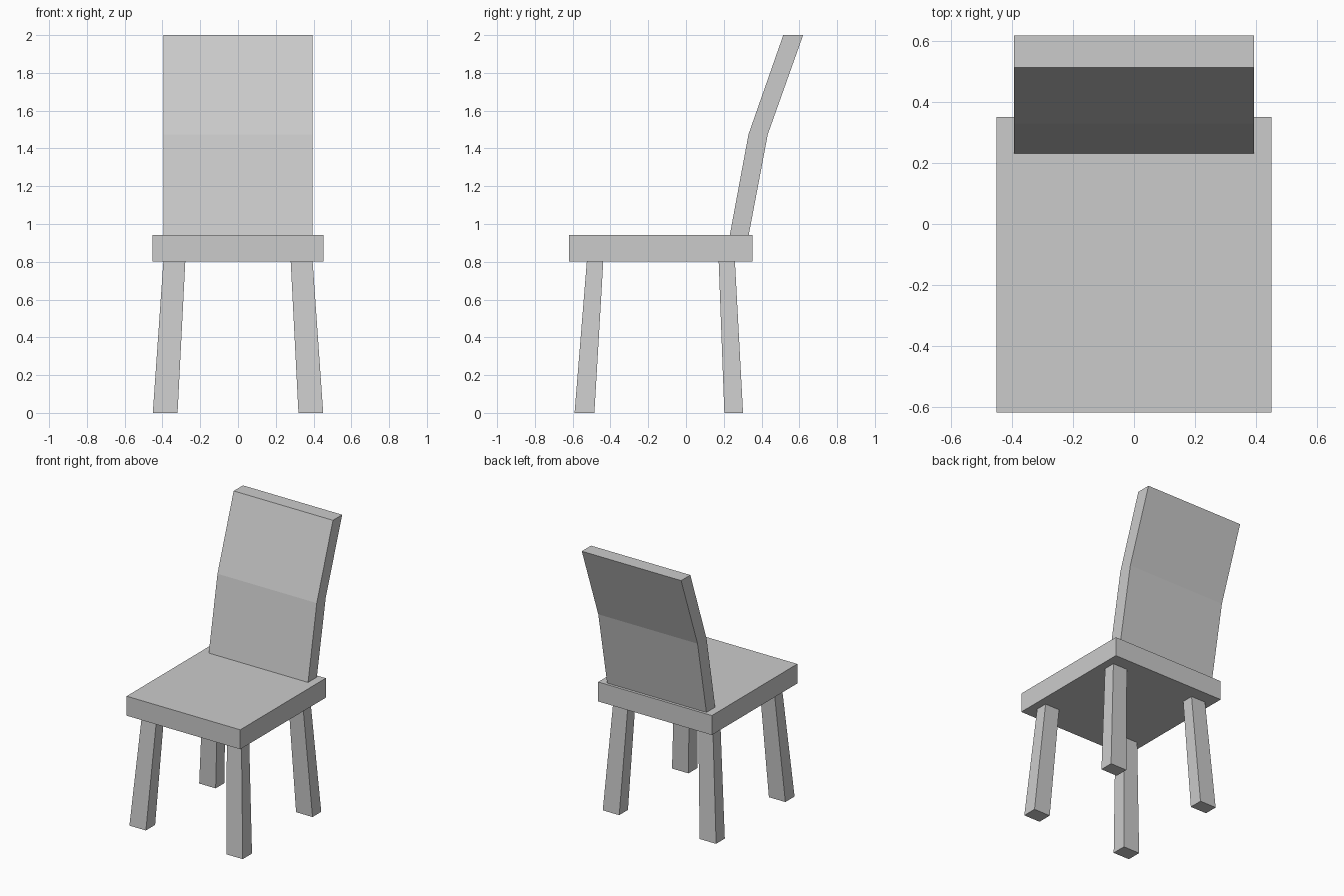
import bpy, bmesh

if "Cube" in bpy.data.objects:
    bpy.data.objects.remove(bpy.data.objects["Cube"])


def loft(name, sections):
    """Solid skinned through rectangular sections (x0, x1, y0, y1, z)."""
    bm = bmesh.new()
    rings = [[bm.verts.new(p) for p in ((x0, y0, z), (x1, y0, z), (x1, y1, z), (x0, y1, z))]
             for x0, x1, y0, y1, z in sections]
    for a, b in zip(rings, rings[1:]):
        for i in range(4):
            j = (i + 1) % 4
            bm.faces.new((a[i], a[j], b[j], b[i]))
    bm.faces.new(rings[0][::-1])
    bm.faces.new(rings[-1])
    bmesh.ops.recalc_face_normals(bm, faces=bm.faces)
    mesh = bpy.data.meshes.new(name)
    bm.to_mesh(mesh)
    bm.free()
    ob = bpy.data.objects.new(name, mesh)
    bpy.context.collection.objects.link(ob)
    return ob


SEAT_BOTTOM, SEAT_TOP = 0.802, 0.942

# Seat slab
loft("seat", [(-0.452, 0.452, -0.62, 0.352, z) for z in (SEAT_BOTTOM, SEAT_TOP)])

# Backrest, bent halfway up
loft("backrest", [(-0.395, 0.395, y0, y1, z) for y0, y1, z in (
    (0.232, 0.332, SEAT_TOP), (0.331, 0.433, 1.475), (0.515, 0.62, 2.0))])

# Splayed, tapered legs: y range at the floor and under the seat, mirrored across x
for name, foot, top in (("front_legs", (-0.59, -0.485), (-0.525, -0.438)),
                        ("back_legs", (0.203, 0.302), (0.173, 0.259))):
    leg = loft(name, [(0.32, 0.451, *foot, 0.0), (0.279, 0.395, *top, SEAT_BOTTOM)])
    leg.modifiers.new("Mirror", 'MIRROR').use_axis[0] = True
